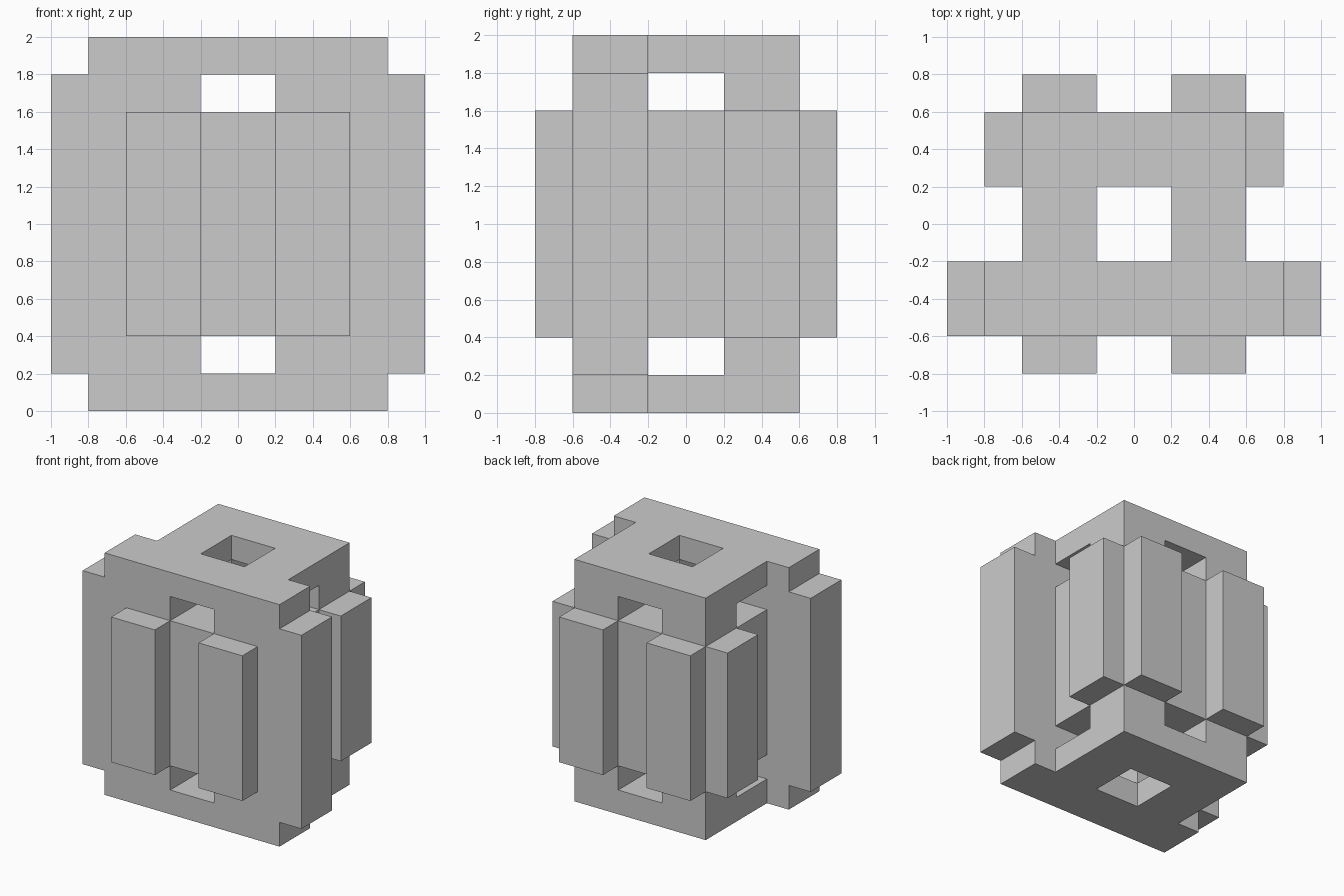
import bpy, bmesh, math
from itertools import product

if "Cube" in bpy.data.objects:
    bpy.data.objects.remove(bpy.data.objects["Cube"])

U = 0.2  # grid module of the block

# Boxes in modules: (x0, x1, y0, y1, z0, z1)
front_board = [(-5, 5, -3, -1, 1, 9), (-4, 4, -3, -1, 0, 10)]
back_board = [(-3, 3, 1, 3, 0, 10), (-4, 4, 1, 3, 2, 8)]
right_board = [(1, 3, -3, 3, 0, 10), (1, 3, -4, 4, 2, 8)]
left_board = [(-b[1], -b[0]) + b[2:] for b in right_board]
solids = front_board + back_board + right_board + left_board

# Vertical shaft and the small windows passing through front and sides
cuts = [(-1, 1, -1, 1, 0, 10)]
for z in (1, 8):
    cuts += [(-1, 1, -4, 4, z, z + 1), (-3, 3, -1, 1, z, z + 1)]


def inside(c, boxes):
    return any(all(b[2*i] <= c[i] < b[2*i + 1] for i in range(3)) for b in boxes)


def filled(c):
    return inside(c, solids) and not inside(c, cuts)


# Fuse the crossing boards into one skin: only faces between full and empty
bm = bmesh.new()
verts = {}


def vert(p):
    if p not in verts:
        verts[p] = bm.verts.new([k * U for k in p])
    return verts[p]


for c in product(range(-5, 5), range(-4, 4), range(0, 10)):
    if not filled(c):
        continue
    for axis, side in product(range(3), (0, 1)):
        n = list(c)
        n[axis] += 2 * side - 1
        if filled(n):
            continue
        a, b = (axis + 1) % 3, (axis + 2) % 3
        ring = []
        for da, db in ((0, 0), (1, 0), (1, 1), (0, 1)):
            p = list(c)
            p[axis] += side
            p[a] += da
            p[b] += db
            ring.append(vert(tuple(p)))
        bm.faces.new(ring if side else ring[::-1])

# Merge the flat areas
bmesh.ops.dissolve_limit(bm, angle_limit=math.radians(1),
                         verts=bm.verts[:], edges=bm.edges[:])
mesh = bpy.data.meshes.new("interlocking_board_block")
bm.to_mesh(mesh)
bm.free()
bpy.context.collection.objects.link(
    bpy.data.objects.new("interlocking_board_block", mesh))
